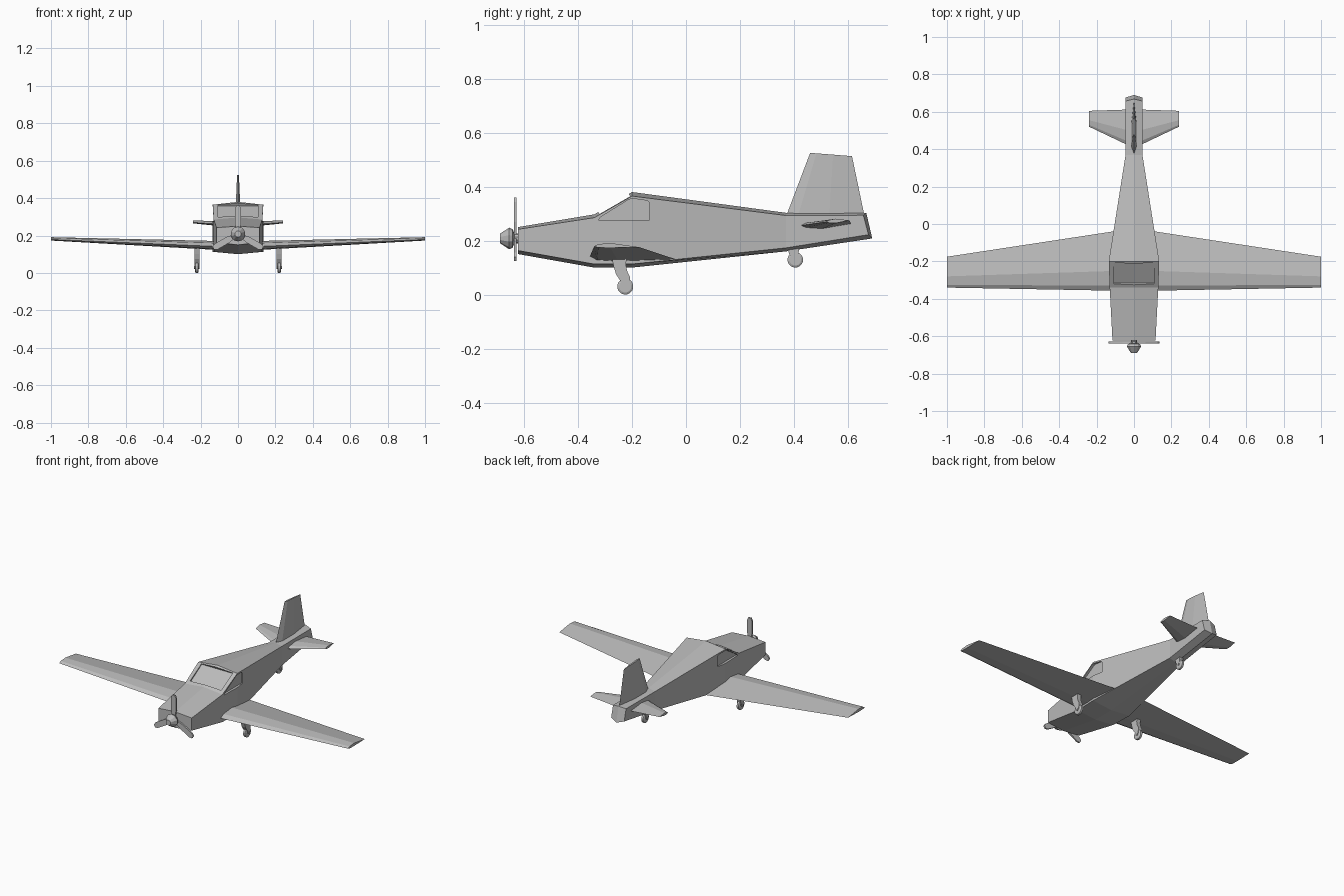
import bpy, bmesh, math
from mathutils import Matrix, Vector

if "Cube" in bpy.data.objects:
    bpy.data.objects.remove(bpy.data.objects["Cube"])

grey = bpy.data.materials.new("light_grey")
grey.diffuse_color = (0.5, 0.5, 0.5, 1)
grey.use_nodes = True
grey.node_tree.nodes["Principled BSDF"].inputs["Base Color"].default_value = grey.diffuse_color


def finish(name, bm):
    bmesh.ops.recalc_face_normals(bm, faces=bm.faces)
    me = bpy.data.meshes.new(name)
    bm.to_mesh(me)
    bm.free()
    me.materials.append(grey)
    ob = bpy.data.objects.new(name, me)
    bpy.context.collection.objects.link(ob)
    return ob


def loft(name, rings, split_caps=False):
    """Skin a list of equal rings of 3D points and close both ends."""
    bm = bmesh.new()
    vs = [[bm.verts.new(p) for p in r] for r in rings]
    n = len(rings[0])
    for a, b in zip(vs, vs[1:]):
        for i in range(n):
            j = (i + 1) % n
            bm.faces.new((a[i], a[j], b[j], b[i]))
    for r in (vs[0], vs[-1]):
        if split_caps:
            bm.faces.new(r[:4])
            bm.faces.new((r[0], r[3], r[4], r[5]))
        else:
            bm.faces.new(r)
    return finish(name, bm)


def prism(name, profile, x0, x1):
    """Extrude a (y, z) profile along x."""
    return loft(name, [[(x, y, z) for y, z in profile] for x in (x0, x1)])


def turned(name, profile, centre, axis, sides):
    """Closed solid of revolution from (distance, radius) pairs."""
    rings = []
    for d, r in profile:
        ring = []
        for i in range(sides):
            a = 2 * math.pi * (i + 0.5) / sides
            u, v = r * math.cos(a), r * math.sin(a)
            p = (d, u, v) if axis == "x" else (u, d, v)
            ring.append(Vector(centre) + Vector(p))
        rings.append(ring)
    return loft(name, rings)


# Fuselage: six-sided sections with peaked roof and keel
def section(w, pts):
    (y0, z0), (y1, z1), (y2, z2), (y3, z3) = pts
    return [(0, y0, z0), (w, y1, z1), (w, y2, z2), (0, y3, z3), (-w, y2, z2), (-w, y1, z1)]


stations = [(-0.622, 0.115, 0.25, 0.15, 0.008), (-0.34, 0.13, 0.297, 0.10, 0.012),
            (-0.2, 0.135, 0.38, 0.10, 0.015), (0.37, 0.045, 0.303, 0.16, 0.01)]
rings = [section(w, [(y, t), (y, t - d), (y, b + 0.013), (y, b)]) for y, w, t, b, d in stations]
rings.append(section(0.045, [(0.668, 0.303), (0.657, 0.294), (0.676, 0.222), (0.69, 0.208)]))
fuselage = loft("fuselage", rings, True)

# Window recesses
side_window = [(-0.325, 0.276), (-0.315, 0.288), (-0.212, 0.352), (-0.2, 0.356),
               (-0.143, 0.348), (-0.135, 0.34), (-0.135, 0.276)]
cutters = [prism("side_window_cutter", side_window, s * 0.119, s * 0.2) for s in (-1, 1)]
screen = []
for (y, z), d in (((-0.325, 0.306), -0.018), ((-0.325, 0.306), 0.04),
                  ((-0.213, 0.374), 0.04), ((-0.213, 0.374), -0.018)):
    screen.append((y - 0.52 * d, z + 0.854 * d))
cutters.append(prism("windscreen_cutter", screen, -0.108, 0.108))
bpy.context.view_layer.objects.active = fuselage
for c in cutters:
    m = fuselage.modifiers.new("window", "BOOLEAN")
    m.operation, m.solver, m.object = "DIFFERENCE", "EXACT", c
    bpy.ops.object.modifier_apply(modifier=m.name)
    bpy.data.objects.remove(c)

# Wings and tailplane: (y, z) aerofoils at root and tip
wing_root = [(-0.357, 0.14), (-0.33, 0.158), (-0.25, 0.17), (-0.035, 0.13),
             (-0.25, 0.121), (-0.33, 0.126)]
wing_tip = [(-0.34, 0.179), (-0.325, 0.187), (-0.28, 0.191), (-0.175, 0.176),
            (-0.28, 0.173), (-0.325, 0.174)]
tail_root = [(0.42, 0.255), (0.44, 0.265), (0.5, 0.273), (0.612, 0.262), (0.5, 0.243), (0.44, 0.247)]
tail_tip = [(0.52, 0.27), (0.53, 0.276), (0.555, 0.281), (0.605, 0.275), (0.555, 0.265), (0.53, 0.266)]
for s, side in ((-1, "right"), (1, "left")):
    for name, root, tip, x0, x1 in (("wing", wing_root, wing_tip, 0.08, 1.0),
                                    ("tailplane", tail_root, tail_tip, 0.03, 0.24)):
        loft(f"{side}_{name}", [[(s * x0, *p) for p in root], [(s * x1, *p) for p in tip]])


# Tail fin
def fin_ring(y0, y1, z0, z1, w):
    def at(x, f):
        return (x, y0 + (y1 - y0) * f, z0 + (z1 - z0) * f)
    return [at(0, 0), at(w, 0.15), at(w, 0.55), at(0, 1), at(-w, 0.55), at(-w, 0.15)]


loft("tail_fin", [fin_ring(0.37, 0.662, 0.288, 0.288, 0.015),
                  fin_ring(0.46, 0.615, 0.525, 0.513, 0.005)])

# Spinner and propeller
HUB = (0, 0, 0.208)
turned("spinner", [(-0.69, 0.017), (-0.655, 0.04), (-0.642, 0.034), (-0.636, 0.018), (-0.61, 0.018)],
       HUB, "y", 10)
blade = [(-0.008, 0.01), (-0.017, 0.06), (-0.017, 0.135), (-0.009, 0.152),
         (0.009, 0.152), (0.017, 0.135), (0.017, 0.06), (0.008, 0.01)]
for k in range(3):
    ob = loft(f"propeller_blade_{k + 1}", [[(x, y, z) for x, z in blade] for y in (-0.638, -0.628)])
    ob.data.transform(Matrix.Translation(HUB) @ Matrix.Rotation(k * 2 * math.pi / 3, 4, "Y"))


# Landing gear: wheel, hub and curved leg
def gear(name, x, y, z, r, leg, half):
    turned(name + "_wheel", [(-0.010, r * 0.75), (-0.006, r), (0.006, r), (0.010, r * 0.75)],
           (x, y, z), "x", 16)
    turned(name + "_hub", [(-half - 0.002, 0.008), (half + 0.002, 0.008)], (x, y, z), "x", 10)
    prism(name + "_leg", [(y + a, z + b) for a, b in leg], x - half, x + half)


main_leg = [(-0.05, 0.105), (0.005, 0.105), (0.002, 0.08), (0.008, 0.055), (0.018, 0.035), (0.014, 0.005),
            (0.004, -0.008), (-0.008, -0.004), (-0.014, 0.015), (-0.034, 0.045), (-0.042, 0.07)]
tail_leg = [(-0.03, 0.045), (0.015, 0.045), (0.011, 0.02), (0.01, 0), (0, -0.009), (-0.01, 0), (-0.022, 0.02)]
for s, side in ((-1, "right"), (1, "left")):
    gear(side + "_main", s * 0.22, -0.225, 0.03, 0.03, main_leg, 0.013)
gear("tail", 0, 0.405, 0.129, 0.029, tail_leg, 0.013)
